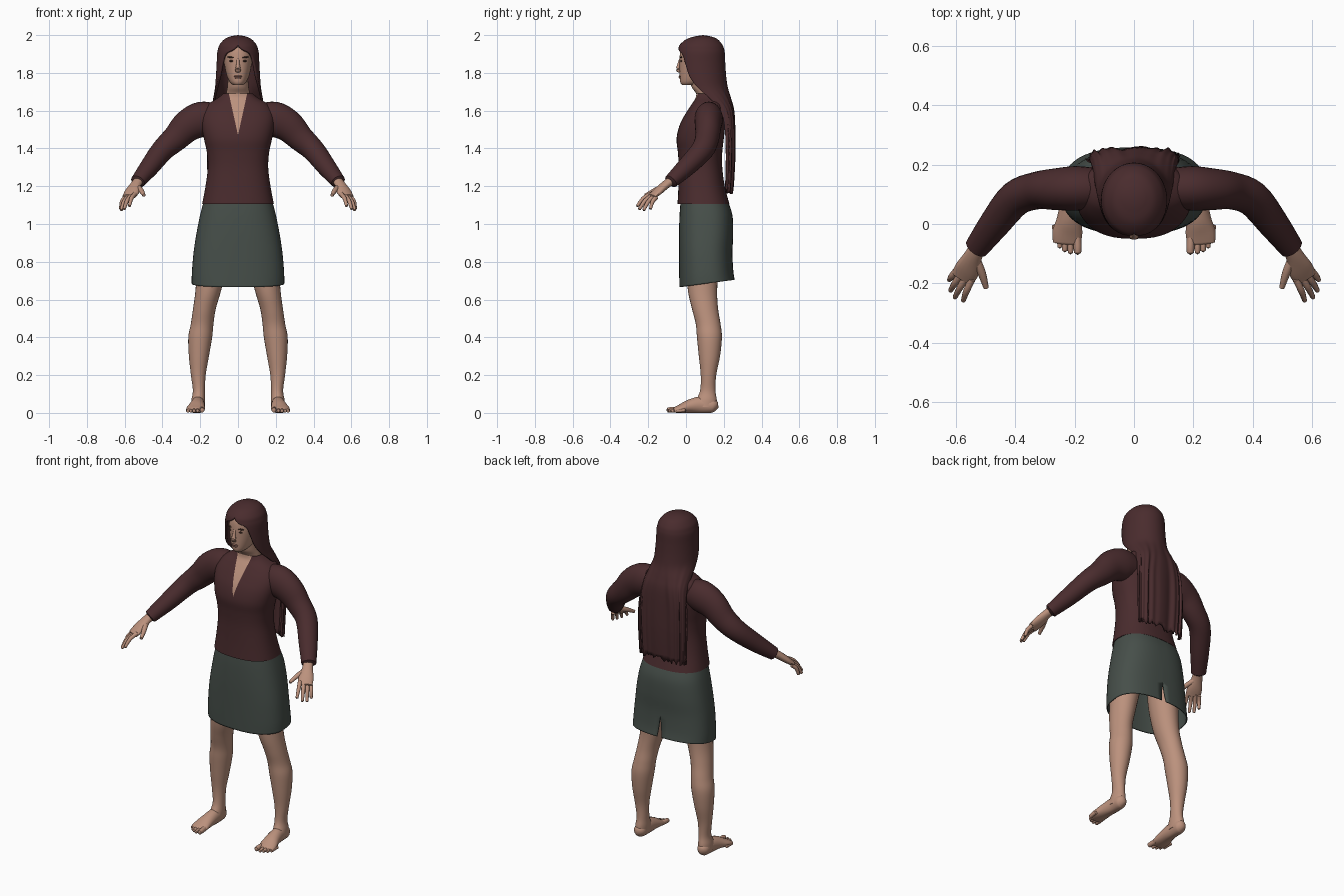
import bpy, bmesh, math, random
from mathutils import Vector, Matrix

if "Cube" in bpy.data.objects:
    bpy.data.objects.remove(bpy.data.objects["Cube"])

random.seed(4)


def material(name, rgb):
    m = bpy.data.materials.new(name)
    m.diffuse_color = (*rgb, 1)
    m.use_nodes = True
    m.node_tree.nodes["Principled BSDF"].inputs["Base Color"].default_value = m.diffuse_color
    return m


SKIN = material("warm skin", (0.50, 0.285, 0.205))
MAROON = material("dark maroon", (0.068, 0.025, 0.027))
GREEN = material("grey green", (0.062, 0.078, 0.068))
LIPS = material("lips", (0.32, 0.15, 0.115))
DARK = material("dark brown", (0.06, 0.03, 0.022))


def spline(rows, n):
    """Resample rows of numbers with a Catmull-Rom curve."""
    out, last = [], len(rows) - 1
    for i in range(last):
        p = [rows[max(0, min(last, i + k))] for k in (-1, 0, 1, 2)]
        for j in range(n):
            t = j / n
            out.append(tuple(0.5 * (2 * b + (c - a) * t + (2 * a - 5 * b + 4 * c - d) * t * t
                                    + (3 * b - a - 3 * c + d) * t ** 3) for a, b, c, d in zip(*p)))
    out.append(tuple(rows[-1]))
    return out


def bridge(bm, rings, closed=True, start=None, end=None):
    """Join rings of points into a surface, with optional pole points."""
    vs = [[bm.verts.new(p) for p in r] for r in rings]
    n = len(vs[0])
    span = n if closed else n - 1
    for a, b in zip(vs, vs[1:]):
        for i in range(span):
            k = (i + 1) % n
            bm.faces.new((a[i], a[k], b[k], b[i]))
    for ring, pole in ((vs[0], start), (vs[-1], end)):
        if pole is not None:
            v = bm.verts.new(pole)
            for i in range(span):
                bm.faces.new((ring[i], ring[(i + 1) % n], v))


def finish(bm, name, *mats, angle=50):
    bmesh.ops.recalc_face_normals(bm, faces=bm.faces)
    me = bpy.data.meshes.new(name)
    bm.to_mesh(me)
    bm.free()
    ob = bpy.data.objects.new(name, me)
    bpy.context.collection.objects.link(ob)
    for m in mats:
        me.materials.append(m)
    bpy.ops.object.select_all(action='DESELECT')
    ob.select_set(True)
    bpy.context.view_layer.objects.active = ob
    bpy.ops.object.shade_smooth_by_angle(angle=math.radians(angle))
    return ob


def power(v, e):
    return math.copysign(abs(v) ** e, v)


def stack(bm, rows, s=1, exp=2.0, n=40, caps=(True, True)):
    """Level rings, each row: z, centre x, half width, front y, back y."""
    rows = spline(rows, 5)
    rings = []
    for z, x, w, f, b in rows:
        ang = [2 * math.pi * i / n for i in range(n)]
        rings.append([(s * x + w * power(math.cos(a), 2 / exp),
                       (f + b) / 2 + (b - f) / 2 * power(math.sin(a), 2 / exp), z) for a in ang])
    poles = [(s * r[1], (r[3] + r[4]) / 2, r[0]) if c else None
             for r, c in zip((rows[0], rows[-1]), caps)]
    bridge(bm, rings, True, *poles)


def tube(bm, rows, s=1, n=16, steps=4):
    """Rings along a path, each row: x, y, z, sideways radius, upright radius."""
    rows = spline(rows, steps)
    pts = [Vector((s * r[0], r[1], r[2])) for r in rows]
    rings = []
    for i, r in enumerate(rows):
        t = (pts[min(i + 1, len(pts) - 1)] - pts[max(i - 1, 0)]).normalized()
        side = t.cross(Vector((0, 0, 1))).normalized()
        up = side.cross(t)
        ring = []
        for k in range(n):
            a = 2 * math.pi * k / n
            p = pts[i] + side * r[3] * math.cos(a) + up * r[4] * math.sin(a)
            p.z = max(p.z, 0)
            ring.append(p)
        rings.append(ring)
    bridge(bm, rings, True, pts[0] - (pts[1] - pts[0]).normalized() * rows[0][4] * 0.5,
           pts[-1] + (pts[-1] - pts[-2]).normalized() * rows[-1][4] * 0.6)


def split(bm, co, no):
    bmesh.ops.bisect_plane(bm, geom=bm.verts[:] + bm.edges[:] + bm.faces[:],
                           dist=1e-5, plane_co=co, plane_no=no)


# Shirt body with a V neck opening
bm = bmesh.new()
stack(bm, [(1.105, 0, .19, -.045, .23), (1.2, 0, .172, -.04, .205), (1.3, 0, .16, -.038, .192),
           (1.38, 0, .165, -.043, .192), (1.45, 0, .18, -.05, .20), (1.52, 0, .193, -.035, .207),
           (1.58, 0, .193, -.005, .21), (1.63, 0, .165, .027, .208), (1.665, 0, .11, .05, .195),
           (1.69, 0, .078, .055, .18)], exp=2.4, n=56, caps=(True, False))
for s in (-1, 1):
    split(bm, (0, 0, 1.47), (1, 0, -s * .22))
for f in bm.faces:
    c = f.calc_center_median()
    f.material_index = int(c.y < .1 and c.z > 1.47 and abs(c.x) < .22 * (c.z - 1.47))
finish(bm, "shirt", MAROON, SKIN)

# Skirt with a slanted hem and a slit at the back
bm = bmesh.new()
stack(bm, [(1.125, 0, .18, -.028, .22), (1.05, 0, .20, -.034, .245), (.95, 0, .22, -.037, .25),
           (.85, 0, .235, -.037, .246), (.75, 0, .244, -.036, .25), (.69, 0, .245, -.035, .258)],
      exp=2.5, n=56, caps=(False, False))
for v in bm.verts:
    fade = max(0, (.85 - v.co.z) / .16)
    v.co.z += fade * (.02 * (v.co.y - .11) / .15 - .005)
for s in (-1, 1):
    split(bm, (0, 0, .83), (1, 0, s * .12))
slit = [f for f in bm.faces if f.calc_center_median().y > .15
        and abs(f.calc_center_median().x) < .12 * (.83 - f.calc_center_median().z)]
bmesh.ops.delete(bm, geom=slit, context='FACES')
skirt = finish(bm, "skirt", GREEN)
mod = skirt.modifiers.new("cloth", 'SOLIDIFY')
mod.thickness, mod.offset = .006, -1

# Neck and head
bm = bmesh.new()
stack(bm, [(1.6, 0, .07, .06, .17), (1.68, 0, .064, .058, .165), (1.73, 0, .056, .028, .15),
           (1.8, 0, .052, .02, .14)])
finish(bm, "neck", SKIN)
bm = bmesh.new()
stack(bm, [(1.735, 0, .024, -.02, .05), (1.75, 0, .042, -.03, .10), (1.78, 0, .058, -.033, .15),
           (1.83, 0, .07, -.034, .17), (1.88, 0, .076, -.034, .18), (1.925, 0, .075, -.027, .18),
           (1.95, 0, .065, -.008, .165), (1.975, 0, .03, .03, .12)], exp=2.2)
tube(bm, [(0, -.028, 1.875, .007, .007), (0, -.037, 1.845, .009, .009),
          (0, -.043, 1.818, .015, .010), (0, -.035, 1.806, .012, .006)])
finish(bm, "head", SKIN)


def blobs(name, mat, items):
    bm = bmesh.new()
    for pos, size, tilt in items:
        m = Matrix.Translation(pos) @ Matrix.Rotation(tilt, 4, 'Y') @ Matrix.Diagonal((*size, 1))
        bmesh.ops.create_uvsphere(bm, u_segments=16, v_segments=8, radius=1, matrix=m)
    finish(bm, name, mat)


blobs("brows", DARK, [((s * .036, -.026, 1.882), (.022, .006, .004), -s * .12) for s in (-1, 1)])
blobs("eyes", DARK, [((s * .034, -.025, 1.863), (.014, .005, .005), 0) for s in (-1, 1)])
blobs("lips", LIPS, [((0, -.033, 1.782), (.024, .006, .005), 0),
                     ((0, -.033, 1.774), (.019, .006, .005), 0)])

# Long hair: each row is z, half width, centre y, depth, opening angle, squareness
rows = spline([(1.995, .035, .09, .035, 180, 1), (1.98, .07, .085, .08, 180, 1),
               (1.95, .097, .08, .112, 180, 1), (1.925, .106, .08, .122, 168, 1),
               (1.90, .111, .08, .126, 143, 1), (1.85, .113, .08, .128, 131, 1),
               (1.78, .117, .085, .128, 121, 1), (1.72, .122, .10, .122, 107, 1),
               (1.66, .132, .145, .095, 95, .85), (1.6, .14, .185, .07, 90, .7),
               (1.5, .15, .21, .05, 90, .6), (1.35, .153, .218, .042, 90, .6),
               (1.17, .147, .215, .035, 90, .6)], 4)
N = 64
ragged = [random.uniform(-.012, .02) for i in range(N + 1)]
rings = []
for z, w, yc, d, op, sq in rows:
    low = max(0, min(1, (1.75 - z) / .3))
    ring = []
    for i in range(N + 1):
        t = 2 * i / N - 1
        a = math.radians(min(op, 180)) * t
        groove = low * .004 * (math.sin(17 * t) + math.sin(31 * t + 1))
        ring.append((w * power(math.sin(a), sq), yc + d * power(math.cos(a), sq) + groove - low * .004,
                     z + (ragged[i] if z < 1.18 else 0)))
    rings.append(ring)
bm = bmesh.new()
bridge(bm, rings, False, start=(0, .09, 2.0))
bmesh.ops.remove_doubles(bm, verts=bm.verts, dist=1e-4)
hair = finish(bm, "hair", MAROON)
mod = hair.modifiers.new("thickness", 'SOLIDIFY')
mod.thickness, mod.offset = .012, -1

for s, label in ((-1, "right"), (1, "left")):
    # Sleeve
    bm = bmesh.new()
    tube(bm, [(.11, .12, 1.56, .065, .075), (.19, .12, 1.555, .075, .093), (.265, .117, 1.52, .07, .085),
              (.33, .112, 1.455, .063, .071), (.40, .085, 1.39, .06, .06), (.47, 0, 1.30, .052, .05),
              (.53, -.08, 1.225, .041, .037)], s, 28)
    finish(bm, label + "_sleeve", MAROON)

    # Hand with fingers and thumb
    bm = bmesh.new()
    tube(bm, [(.515, -.06, 1.243, .027, .024), (.54, -.105, 1.21, .03, .022),
              (.56, -.15, 1.172, .042, .02), (.577, -.182, 1.145, .04, .014)], s)
    tips = [(.575, -.258, 1.095), (.603, -.247, 1.078), (.618, -.224, 1.073), (.622, -.188, 1.08)]
    for k, tip in enumerate(tips):
        o = -.03 + .02 * k
        base = Vector((.572 + .88 * o, -.172 + .47 * o, 1.15 - .3 * o))
        mid = (base + Vector(tip)) / 2 + Vector((.004, -.004, .008))
        tube(bm, [(*base, .012, .012), (*mid, .011, .011), (*tip, .008, .008)], s, 10)
    tube(bm, [(.535, -.115, 1.2, .016, .016), (.513, -.165, 1.178, .014, .013),
              (.498, -.215, 1.152, .009, .009)], s, 10)
    finish(bm, label + "_hand", SKIN)

    # Leg
    bm = bmesh.new()
    stack(bm, [(.95, .12, .085, .01, .19), (.8, .135, .08, 0, .175), (.65, .157, .068, .01, .165),
               (.55, .178, .06, .032, .17), (.47, .19, .06, .052, .183), (.40, .20, .063, .058, .19),
               (.3, .207, .053, .068, .18), (.2, .21, .039, .078, .16), (.12, .207, .032, .075, .156),
               (.07, .21, .036, .055, .163), (.03, .212, .036, .04, .165)], s, n=28)
    finish(bm, label + "_leg", SKIN)

    # Foot with toes
    bm = bmesh.new()
    tube(bm, [(.212, .16, .032, .022, .026), (.212, .14, .037, .034, .037), (.212, .08, .042, .036, .045),
              (.217, .02, .035, .042, .036), (.224, -.03, .022, .05, .023),
              (.227, -.065, .014, .046, .013)], s, 20)
    for x, y, r in ((.19, -.097, .015), (.214, -.097, .011), (.233, -.09, .011),
                    (.25, -.078, .010), (.265, -.06, .010)):
        tube(bm, [(x + .002, y + .055, r + .004, r * .9, r), (x, y + .02, r + .002, r * .9, r),
                  (x, y, r, r * .8, r * .85)], s, 10)
    finish(bm, label + "_foot", SKIN)
